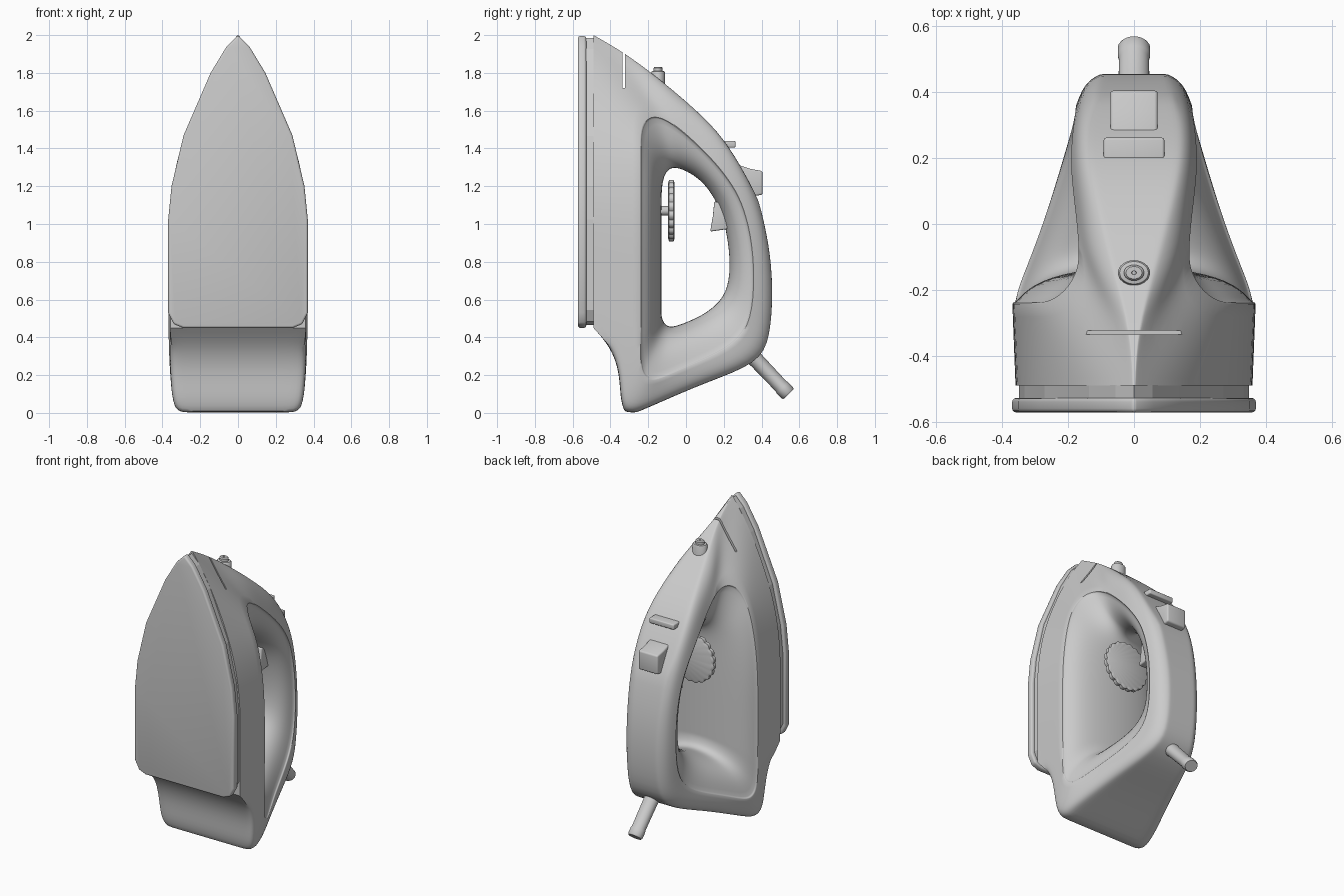
import bpy, bmesh, math
from mathutils import Vector

if "Cube" in bpy.data.objects:
    bpy.data.objects.remove(bpy.data.objects["Cube"])


def finish(name, bm, bevel=0.0, angle=35):
    bmesh.ops.recalc_face_normals(bm, faces=bm.faces)
    me = bpy.data.meshes.new(name)
    bm.to_mesh(me)
    bm.free()
    ob = bpy.data.objects.new(name, me)
    bpy.context.collection.objects.link(ob)
    if bevel:
        b = ob.modifiers.new("bevel", 'BEVEL')
        b.width, b.segments, b.limit_method = bevel, 3, 'ANGLE'
        smooth(ob, angle)
    return ob


def smooth(ob, angle=35):
    bpy.ops.object.select_all(action='DESELECT')
    ob.select_set(True)
    bpy.context.view_layer.objects.active = ob
    bpy.ops.object.convert(target='MESH')
    bpy.ops.object.shade_smooth_by_angle(angle=math.radians(angle))


def prism(name, pts, place, d0, d1, bevel):
    """Extrude a flat outline from depth d0 to d1."""
    bm = bmesh.new()
    a = [bm.verts.new(place(u, v, d0)) for u, v in pts]
    b = [bm.verts.new(place(u, v, d1)) for u, v in pts]
    bm.faces.new(a)
    bm.faces.new(b)
    for i in range(len(pts)):
        j = (i + 1) % len(pts)
        bm.faces.new((a[i], a[j], b[j], b[i]))
    return finish(name, bm, bevel)


def lathe(name, profile, origin, axis, seg=32, flutes=0, widen=1.0):
    """Spin (radius, height) pairs about an axis, optionally scalloped or widened in x."""
    q = Vector((0, 0, 1)).rotation_difference(Vector(axis))
    bm = bmesh.new()
    rings = []
    for r, h in profile:
        ring = []
        for i in range(seg):
            t = 2 * math.pi * i / seg
            k = r * (0.94 + 0.06 * abs(math.sin(t * flutes / 2))) if flutes else r
            p = Vector(origin) + q @ Vector((k * math.cos(t), k * math.sin(t), h))
            p.x *= widen
            ring.append(bm.verts.new(p))
        rings.append(ring)
    for a, b in zip(rings, rings[1:]):
        for i in range(seg):
            j = (i + 1) % seg
            bm.faces.new((a[i], a[j], b[j], b[i]))
    bm.faces.new(rings[0])
    bm.faces.new(rings[-1])
    ob = finish(name, bm)
    smooth(ob)
    return ob


# Body ribs, walked round the side view: outer edge (y, z, half width),
# seam line (y, z, half width), handle opening (y, z)
outer = [(-.49, .45, .357), (-.49, .8, .36), (-.49, 1.05, .36), (-.49, 1.25, .337),
         (-.49, 1.47, .284), (-.49, 1.8, .142), (-.49, 2.0, .004), (-.33, 1.91, .012),
         (-.15, 1.775, .065), (0, 1.65, .105), (.17, 1.495, .145), (.29, 1.31, .15),
         (.385, 1.125, .13), (.44, .9, .11), (.462, .66, .105), (.447, .4, .11),
         (.385, .26, .13), (.1, .16, .21), (-.15, .05, .29), (-.265, .001, .32),
         (-.325, .006, .33), (-.348, .07, .34), (-.352, .22, .357), (-.40, .35, .358)]
seam = [(-.24, .45, .368), (-.24, .75, .37), (-.24, 1.0, .369), (-.24, 1.2, .35),
        (-.24, 1.38, .315), (-.24, 1.5, .262), (-.205, 1.568, .21), (-.14, 1.572, .17),
        (-.06, 1.525, .168), (.04, 1.44, .178), (.16, 1.32, .193), (.25, 1.2, .19),
        (.305, 1.09, .183), (.352, .9, .177), (.362, .66, .177), (.335, .45, .177),
        (.22, .335, .205), (0, .245, .275), (-.14, .178, .33), (-.19, .172, .35),
        (-.225, .2, .358), (-.237, .25, .362), (-.24, .32, .365), (-.24, .38, .367)]
hole = [(-.125, .56), (-.125, .75), (-.125, .95), (-.125, 1.1), (-.122, 1.2), (-.105, 1.255),
        (-.08, 1.28), (-.05, 1.285), (-.01, 1.275), (.05, 1.245), (.11, 1.19), (.165, 1.1),
        (.2, 1.0), (.222, .87), (.228, .74), (.2, .62), (.1, .535), (0, .49),
        (-.06, .47), (-.088, .472), (-.108, .485), (-.12, .51), (-.125, .53), (-.125, .545)]

bm = bmesh.new()
ribs = []
for k, (o, g, h) in enumerate(zip(outer, seam, hole)):
    O, G, H = Vector((o[2], o[0], o[1])), Vector((g[2], g[0], g[1])), Vector((0, *h))

    def inner(t, x):
        p = G.lerp(H, t)
        return Vector((x, p.y, p.z))
    M = O.lerp(G, .32)
    if 8 <= k <= 21:
        M.x = o[2] + (g[2] - o[2]) * .66
    ring = [Vector((0, O.y, O.z)), Vector((O.x * .8, O.y, O.z)), O, M, G,
            inner(.03, g[2] - .01), inner(.5, g[2] * .84), inner(.85, g[2] * .52), H]
    ribs.append([bm.verts.new(p) for p in ring])
crease = bm.edges.layers.float.new("crease_edge")
n = len(ribs)
for k in range(n):
    a, b = ribs[k], ribs[(k + 1) % n]
    for i in range(8):
        bm.faces.new((a[i], a[i + 1], b[i + 1], b[i]))
for k in range(n):
    a, b = ribs[k], ribs[(k + 1) % n]
    if k < 6 or k >= 23:
        bm.edges.get((a[2], b[2]))[crease] = 1
    for i in (4, 5):
        bm.edges.get((a[i], b[i]))[crease] = .8
for k, c in ((0, 1), (6, 1), (12, .4), (19, .4), (20, .4)):
    for i in (0, 1):
        bm.edges.get((ribs[k][i], ribs[k][i + 1]))[crease] = c
body = finish("iron_body", bm)
m = body.modifiers.new("mirror", 'MIRROR')
m.use_clip = True
s = body.modifiers.new("smooth", 'SUBSURF')
s.levels = s.render_levels = 2

# Thin slot across the nose
side = lambda u, v, d: (d, u, v)
cutter = prism("nose_slot_cutter", [(-.336, 1.72), (-.324, 1.72), (-.324, 2.1), (-.336, 2.1)],
               side, -.4, .4, 0)
cutter.hide_render = True
c = body.modifiers.new("slot", 'BOOLEAN')
c.operation, c.object, c.solver = 'DIFFERENCE', cutter, 'EXACT'
smooth(body, 40)
bpy.data.objects.remove(cutter)

# Soleplate and its recessed spacer
half = [(.29, .45), (.34, .47), (.37, .53), (.37, 1.02), (.352, 1.2), (.288, 1.47),
        (.145, 1.8), (.06, 1.94)]
plate = half + [(0, 2.0)] + [(-x, z) for x, z in reversed(half)]
face = lambda u, v, d: (u, d, v)
prism("soleplate", plate, face, -.572, -.528, .012)
prism("soleplate_spacer", [(x * .945, 1.2 + (z - 1.2) * .98) for x, z in plate],
      face, -.535, -.489, 0)

# Temperature dial on a short stem
lathe("temperature_dial", [(.15, 0), (.164, .006), (.164, .029), (.15, .035)],
      (0, -.095, 1.07), (0, 1, 0), seg=120, flutes=20)
lathe("dial_stem", [(.025, 0), (.025, .06)], (0, -.15, 1.07), (0, 1, 0))

# Trigger, steam button and slider on the handle
prism("trigger", [(.15, 1.12), (.142, 1.04), (.128, .96), (.235, .975), (.225, 1.1)],
      side, -.07, .07, .008)
prism("steam_button", [(.26, 1.31), (.285, 1.31), (.34, 1.292), (.405, 1.28), (.405, 1.155),
                       (.34, 1.145)], side, -.072, .072, .01)
prism("steam_slider", [(.15, 1.405), (.262, 1.405), (.262, 1.44), (.15, 1.44)],
      side, -.092, .092, .007)

# Spray nozzle
lathe("spray_nozzle", [(.038, -.06), (.038, .065), (.034, .073), (.024, .075),
                       (.024, .09), (.019, .097), (.006, .097), (.005, .09)],
      (0, -.148, 1.735), (0, 0, 1), widen=1.28)

# Cord sleeve at the heel
d = Vector((0, .185, -.195)).normalized()
lathe("cord_sleeve", [(.048, 0), (.041, .06), (.039, .24), (.042, .256), (.042, .292), (.037, .302)],
      (0, .335, .318), d, widen=1.17)
